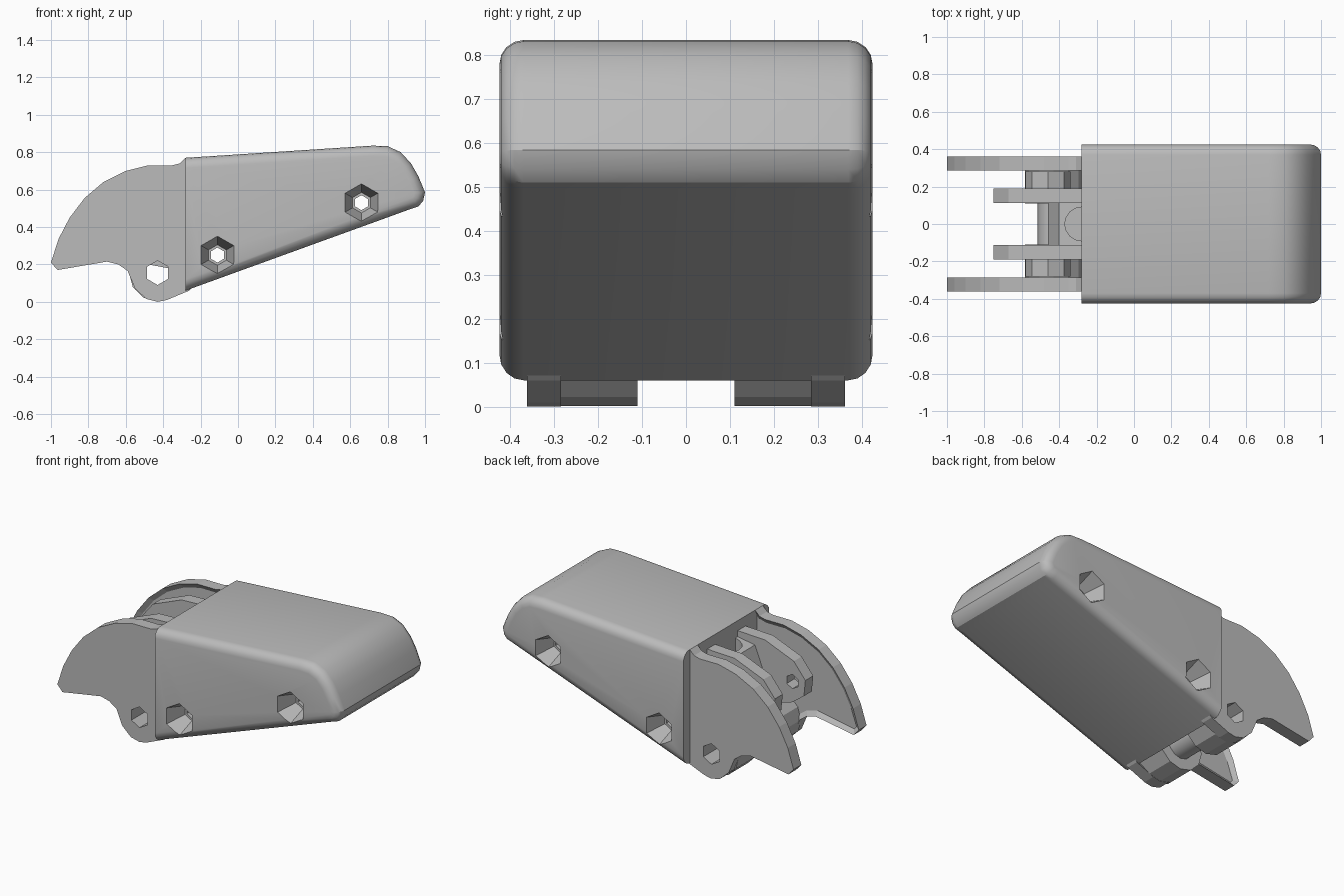
import bpy, bmesh, math
from mathutils import Matrix, Vector

cube = bpy.data.objects.get("Cube")
if cube:
    bpy.data.objects.remove(cube, do_unlink=True)

grey = bpy.data.materials.new("plain grey")
grey.use_nodes = True
colour = (0.5, 0.5, 0.5, 1)
grey.diffuse_color = colour
grey.node_tree.nodes["Principled BSDF"].inputs["Base Color"].default_value = colour


def finish(bm, name, smooth=None):
    bmesh.ops.recalc_face_normals(bm, faces=bm.faces[:])
    mesh = bpy.data.meshes.new(name)
    bm.to_mesh(mesh)
    bm.free()
    mesh.materials.append(grey)
    ob = bpy.data.objects.new(name, mesh)
    bpy.context.collection.objects.link(ob)
    if smooth:
        activate(ob)
        bpy.ops.object.shade_smooth_by_angle(angle=math.radians(smooth))
    return ob


def activate(ob):
    bpy.ops.object.select_all(action='DESELECT')
    ob.select_set(True)
    bpy.context.view_layer.objects.active = ob


def prism(profile, y0, y1):
    """Extrude an x-z profile from y0 to y1."""
    bm = bmesh.new()
    face = bm.faces.new([bm.verts.new((x, y0, z)) for x, z in profile])
    ext = bmesh.ops.extrude_face_region(bm, geom=[face], use_keep_orig=True)
    verts = [g for g in ext["geom"] if isinstance(g, bmesh.types.BMVert)]
    bmesh.ops.translate(bm, verts=verts, vec=(0, y1 - y0, 0))
    bmesh.ops.recalc_face_normals(bm, faces=bm.faces[:])
    return bm


def rod(name, centre, y0, y1, r0, r1=None, sides=6, smooth=None):
    """Cylinder or cone along y, radius r0 at y0 and r1 at y1."""
    bm = bmesh.new()
    mat = Matrix.Translation((centre[0], (y0 + y1) / 2, centre[1])) @ Matrix.Rotation(-math.pi / 2, 4, 'X')
    bmesh.ops.create_cone(bm, cap_ends=True, segments=sides, radius1=r0,
                          radius2=r0 if r1 is None else r1, depth=y1 - y0, matrix=mat)
    return finish(bm, name, smooth)


def cut(ob, cutter):
    cutter.hide_render = True
    activate(ob)
    mod = ob.modifiers.new("cut", 'BOOLEAN')
    mod.operation = 'DIFFERENCE'
    mod.solver = 'EXACT'
    mod.object = cutter
    bpy.ops.object.modifier_apply(modifier=mod.name)
    bpy.data.objects.remove(cutter, do_unlink=True)


# Wedge-shaped housing with rounded long edges and a square open end
END = -0.28
outline = [(END, 0.06), (END, 0.77), (0.72, 0.835), (0.8, 0.832), (0.87, 0.8), (0.925, 0.74),
           (0.965, 0.67), (1.0, 0.585), (0.99, 0.54), (0.965, 0.51), (0.92, 0.495)]
bm = prism(outline, -0.425, 0.425)
rim = [e for e in bm.edges
       if abs(e.verts[0].co.y - e.verts[1].co.y) < 0.01
       and not all(abs(v.co.x - END) < 0.001 for v in e.verts)]
bmesh.ops.bevel(bm, geom=rim, offset=0.055, segments=4, profile=0.5, affect='EDGES', clamp_overlap=True)
housing = finish(bm, "housing")

# Countersunk screw holes through the housing, from both sides
for hole in ((-0.11, 0.25), (0.66, 0.53)):
    cut(housing, rod("cutter", hole, -0.6, 0.6, 0.04))
    cut(housing, rod("cutter", hole, -0.45, -0.3, 0.11, 0.055))
    cut(housing, rod("cutter", hole, 0.3, 0.45, 0.055, 0.11))
activate(housing)
bpy.ops.object.shade_smooth_by_angle(angle=math.radians(28))

# Curved side plates, with a shallow recess on the inner faces
HINGE = (-0.43, 0.155)
fan = [(-0.22, 0.75), (-0.28, 0.77), (-0.31, 0.74), (-0.35, 0.73), (-0.48, 0.73), (-0.6, 0.7),
       (-0.72, 0.64), (-0.82, 0.555), (-0.9, 0.45), (-0.96, 0.335), (-1.0, 0.21), (-0.965, 0.17),
       (-0.7, 0.215), (-0.64, 0.2), (-0.59, 0.165), (-0.55, 0.07), (-0.49, 0.015), (-0.43, 0.0),
       (-0.38, 0.01), (-0.26, 0.06), (-0.22, 0.1)]
lug_outline = [(-0.22, 0.71), (-0.47, 0.7), (-0.67, 0.62), (-0.75, 0.52), (-0.74, 0.42),
               (-0.66, 0.36), (-0.55, 0.33), (-0.48, 0.2), (-0.22, 0.15)]

for side, label in ((-1, "right"), (1, "left")):
    bm = prism(fan, side * 0.285, side * 0.362)
    inner = [f for f in bm.faces if f.normal.y * side < -0.9]
    bmesh.ops.inset_region(bm, faces=inner, thickness=0.03, depth=0)
    for v in {v for f in inner for v in f.verts}:
        v.co.y += side * 0.02
    plate = finish(bm, label + "_side_plate")
    cut(plate, rod("cutter", HINGE, -0.6, 0.6, 0.065))

    # Hinge boss beside each plate
    span = sorted((side * 0.11, side * 0.31))
    boss = rod(label + "_hinge_boss", HINGE, *span, 0.153, sides=12)
    cut(boss, rod("cutter", HINGE, -0.6, 0.6, 0.065))

    # Upper lug with a pin hole
    lug = finish(prism(lug_outline, side * 0.112, side * 0.19), label + "_lug")
    cut(lug, rod("cutter", (-0.66, 0.49), -0.6, 0.6, 0.045))

    # Raised collar between the lug and the plate
    span = sorted((side * 0.18, side * 0.28))
    rod(label + "_collar", (-0.46, 0.5), *span, 0.12, sides=8)

# Tube joining the two hinge bosses
tube = rod("hinge_tube", HINGE, -0.12, 0.12, 0.085, sides=12, smooth=40)
cut(tube, rod("cutter", HINGE, -0.6, 0.6, 0.065))

# Web between the lugs with a vertical bore
web_outline = [(-0.22, 0.68), (-0.4, 0.65), (-0.46, 0.5), (-0.42, 0.28), (-0.22, 0.25)]
web = finish(prism(web_outline, -0.115, 0.115), "web")
bm = bmesh.new()
bmesh.ops.create_cone(bm, cap_ends=True, segments=16, radius1=0.09, radius2=0.09, depth=0.6,
                      matrix=Matrix.Translation(Vector((-0.28, 0, 0.7))))
cut(web, finish(bm, "cutter"))
